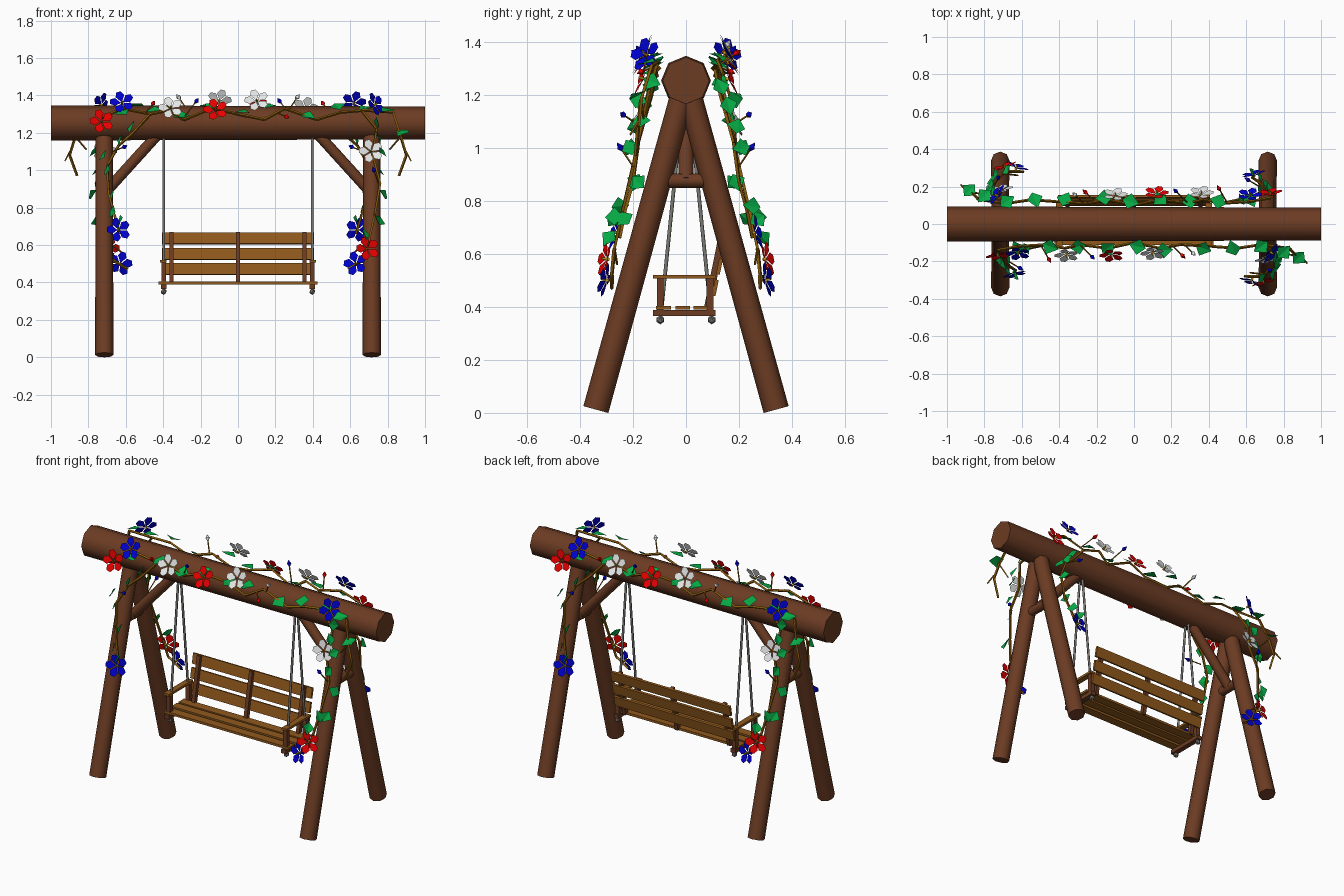
import bpy, bmesh, math, random
from mathutils import Vector, Matrix

if "Cube" in bpy.data.objects:
    bpy.data.objects.remove(bpy.data.objects["Cube"])
random.seed(4)


def mat(name, r, g, b):
    m = bpy.data.materials.new(name)
    m.diffuse_color = (r, g, b, 1)
    m.use_nodes = True
    m.node_tree.nodes["Principled BSDF"].inputs["Base Color"].default_value = m.diffuse_color
    return m


LOG = mat("dark log wood", 0.15, 0.045, 0.017)
PLANK = mat("light plank wood", 0.28, 0.1, 0.012)
STEEL = mat("grey rod", 0.2, 0.195, 0.18)
VINE = mat("vine brown", 0.24, 0.1, 0.003)
LEAF = mat("leaf green", 0.002, 0.4, 0.06)
RED = mat("petal red", 0.8, 0.0, 0.0)
BLUE = mat("petal blue", 0.0, 0.0, 0.62)
WHITE = mat("petal white", 0.78, 0.8, 0.8)
GOLD = mat("flower centre", 0.6, 0.35, 0.01)


def finish(bm, name, m):
    me = bpy.data.meshes.new(name)
    bm.to_mesh(me)
    bm.free()
    me.materials.append(m)
    ob = bpy.data.objects.new(name, me)
    bpy.context.collection.objects.link(ob)
    return ob


def tube(bm, a, b, r, r2=None, n=8):
    """Tapered cylinder from a to b with smooth sides and flat caps."""
    a, b = Vector(a), Vector(b)
    d = b - a
    M = Matrix.Translation((a + b) / 2) @ d.to_track_quat('Z', 'Y').to_matrix().to_4x4()
    out = bmesh.ops.create_cone(bm, cap_ends=True, segments=n, radius1=r,
                                radius2=r if r2 is None else r2, depth=d.length, matrix=M)
    for f in {f for v in out['verts'] for f in v.link_faces}:
        f.smooth = len(f.verts) == 4 and n > 4


def box(bm, c, s, tilt=0.0):
    M = Matrix.Translation(c) @ Matrix.Rotation(tilt, 4, 'X') @ Matrix.Diagonal((*s, 1))
    bmesh.ops.create_cube(bm, size=1, matrix=M)


# --- log frame
bm = bmesh.new()
tube(bm, (-1, 0, 1.253), (1, 0, 1.253), 0.094, 0.088)
finish(bm, "top_beam", LOG)

for sx, side in ((-1, "left"), (1, "right")):
    for sy, end in ((-1, "front"), (1, "back")):
        bm = bmesh.new()
        tube(bm, (sx * 0.715, sy * 0.34, 0.0125), (sx * 0.715, sy * 0.013, 1.2), 0.049, 0.046)
        finish(bm, f"{end}_leg_{side}", LOG)
    bm = bmesh.new()
    tube(bm, (sx * 0.715, -0.098, 0.876), (sx * 0.715, 0.098, 0.876), 0.027)
    finish(bm, f"cross_brace_{side}", LOG)
    bm = bmesh.new()
    tube(bm, (sx * 0.72, 0, 0.87), (sx * 0.43, 0, 1.19), 0.029)
    finish(bm, f"diagonal_brace_{side}", LOG)

# --- hanging rods with end nuts
bm = bmesh.new()
for x in (-0.397, 0.397):
    for s in (-1, 1):
        tube(bm, (x, s * 0.097, 0.345), (x, s * 0.012, 1.18), 0.007, n=6)
        bmesh.ops.create_icosphere(bm, subdivisions=1, radius=0.017, matrix=Matrix.Translation((x, s * 0.097, 0.351)))
finish(bm, "hanging_rods", STEEL)

# --- bench
bm = bmesh.new()
for y in (-0.085, -0.012, 0.056):
    box(bm, (0, y, 0.397), (0.85, 0.055, 0.014))
finish(bm, "seat_slats", PLANK)
TILT = -0.2
bm = bmesh.new()
for z in (0.472, 0.553, 0.636):
    box(bm, (0, 0.088 + (z - 0.39) * 0.2 + 0.006, z), (0.81, 0.014, 0.062), TILT)
finish(bm, "back_slats", PLANK)
bm = bmesh.new()
for x in (-0.355, 0, 0.355):
    box(bm, (x, 0.108, 0.53), (0.022, 0.026, 0.28), TILT)
for x in (-0.397, 0.397):
    box(bm, (x, -0.007, 0.377), (0.032, 0.236, 0.024))
    for y in (-0.097, 0.09):
        box(bm, (x, y, 0.44), (0.026, 0.026, 0.14))
finish(bm, "bench_frame", LOG)
bm = bmesh.new()
for x in (-0.4, 0.4):
    box(bm, (x, -0.007, 0.513), (0.036, 0.236, 0.014))
finish(bm, "armrests", PLANK)

# --- climbing plant, modelled for the front and turned half round for the back
vine, leaves, hearts = bmesh.new(), bmesh.new(), bmesh.new()
petals = {RED: bmesh.new(), BLUE: bmesh.new(), WHITE: bmesh.new()}


def stem(pts, r=0.008):
    for a, b in zip(pts, pts[1:]):
        tube(vine, a, b, r, r * 0.9, 4)


def frame(p, n, ang):
    return Matrix.Translation(p) @ Vector(n).to_track_quat('Z', 'Y').to_matrix().to_4x4() @ Matrix.Rotation(ang, 4, 'Z')


def patch(bm, M, pts, faces):
    vs = [bm.verts.new(M @ Vector(p)) for p in pts]
    for f in faces:
        bm.faces.new([vs[i] for i in f])


def leaf(p, n, size=0.072):
    n = Vector(n) + Vector([random.uniform(-0.18, 0.18) for _ in range(3)])
    M = frame(p, n, random.uniform(0, 6.28)) @ Matrix.Scale(size, 4)
    patch(leaves, M, [(0, -0.5, 0), (0.5, -0.05, 0.1), (0, 0.55, -0.04), (-0.5, -0.05, 0.1)],
          [(0, 1, 2), (0, 2, 3)])


def flower(p, n, m, size=0.064):
    for k in range(5):
        M = frame(p, n, k * math.tau / 5 + 0.3) @ Matrix.Scale(size, 4)
        patch(petals[m], M, [(0, 0.08, 0), (0.38, 0.6, 0.14), (0.2, 1, 0.18), (-0.2, 1, 0.18), (-0.38, 0.6, 0.14)],
              [(0, 1, 2, 3, 4)])
    p, n = Vector(p), Vector(n).normalized()
    tube(hearts, p - n * 0.01, p + n * 0.02, 0.007, 0.004, 5)


def bud(base, p, m):
    stem([base, p], 0.004)
    d = (Vector(p) - Vector(base)).normalized()
    tube(petals[m], p, Vector(p) + d * 0.014, 0.005, 0.013, 5)
    tube(petals[m], Vector(p) + d * 0.014, Vector(p) + d * 0.036, 0.013, 0.001, 5)


# stems: along the beam, down each leg, loose tendrils
stem([(-0.73, -0.14, 1.28), (-0.62, -0.12, 1.33), (-0.47, -0.11, 1.3), (-0.37, -0.13, 1.32), (-0.29, -0.11, 1.27),
      (-0.14, -0.13, 1.33), (0, -0.1, 1.3), (0.14, -0.13, 1.27), (0.25, -0.11, 1.33), (0.42, -0.12, 1.27),
      (0.55, -0.13, 1.31), (0.68, -0.11, 1.32), (0.83, -0.13, 1.31), (0.87, -0.17, 1.18), (0.9, -0.18, 1.08),
      (0.86, -0.19, 0.97)])
stem([(-0.47, -0.11, 1.3), (-0.56, -0.13, 1.2), (-0.64, -0.15, 1.13), (-0.7, -0.18, 1.02), (-0.69, -0.2, 0.87),
      (-0.66, -0.23, 0.76), (-0.63, -0.25, 0.66)])
stem([(0.66, -0.11, 1.32), (0.74, -0.14, 1.22), (0.72, -0.17, 1.08), (0.76, -0.2, 0.93), (0.73, -0.24, 0.76),
      (0.7, -0.27, 0.62), (0.67, -0.28, 0.52), (0.59, -0.28, 0.47)])
stem([(0.9, -0.18, 1.1), (0.925, -0.21, 1.05)], 0.005)
stem([(0.87, -0.17, 1.18), (0.81, -0.16, 1.11)], 0.005)
stem([(0.7, -0.27, 0.62), (0.62, -0.26, 0.56)], 0.005)

# leaves on the beam, lying nearly flat
for x, y, z in ((-0.62, -.13, 1.31), (-0.45, -.12, 1.32), (-0.3, -.12, 1.29), (-0.14, -.13, 1.34), (0.02, -.12, 1.31),
                (0.16, -.14, 1.34), (0.37, -.13, 1.29), (0.53, -.13, 1.34), (0.68, -.12, 1.33), (0.8, -.15, 1.32),
                (0.88, -.18, 1.2)):
    leaf((x, y, z), (-0.1, -0.3, 0.85), 0.088)
# leaves down the legs, facing sideways
for x, y, z in ((-0.57, -0.13, 1.23), (-0.63, -0.16, 1.16), (-0.72, -0.19, 1.08), (-0.7, -0.21, 1.0),
                (-0.67, -0.19, 0.87), (-0.67, -0.25, 0.78), (-0.63, -0.27, 0.73),
                (0.74, -0.13, 1.25), (0.75, -0.18, 1.18), (0.77, -0.17, 1.1), (0.76, -0.21, 1.0),
                (0.78, -0.18, 0.87), (0.74, -0.27, 0.74), (0.76, -0.23, 0.73), (0.68, -0.29, 0.66)):
    leaf((x, y, z), (math.copysign(1, x), -0.3, 0.4), 0.07)

# blossoms and buds
UP, OUT = (0, -0.85, 0.5), (0.1, -0.9, 0.3)
for p, n, m in (((-0.73, -0.16, 1.26), OUT, RED), ((-0.62, -0.15, 1.36), UP, BLUE), ((-0.36, -0.16, 1.33), UP, WHITE),
                ((-0.12, -0.16, 1.32), UP, RED), ((0.1, -0.15, 1.37), UP, WHITE),
                ((0.73, -0.15, 1.35), (0.75, -0.6, 0.35), BLUE),
                ((0.71, -0.18, 1.1), OUT, WHITE), ((0.69, -0.3, 0.58), (0.3, -0.9, 0.2), RED),
                ((0.63, -0.3, 0.5), (-0.3, -0.9, 0.2), BLUE), ((-0.64, -0.26, 0.68), (0.2, -0.9, 0.2), BLUE)):
    flower(p, n, m)
for b, p, m in (((-0.29, -0.11, 1.28), (-0.23, -0.17, 1.36), BLUE), ((0.2, -0.11, 1.31), (0.25, -0.16, 1.29), RED),
                ((0.27, -0.11, 1.32), (0.31, -0.15, 1.38), WHITE), ((-0.5, -0.11, 1.3), (-0.46, -0.18, 1.35), RED),
                ((0.75, -0.2, 0.93), (0.73, -0.24, 0.99), BLUE), ((-0.67, -0.2, 1.1), (-0.62, -0.23, 1.12), BLUE)):
    bud(b, p, m)

parts = [(vine, "vine_stems", VINE), (leaves, "vine_leaves", LEAF), (hearts, "flower_centres", GOLD),
         (petals[RED], "red_flowers", RED), (petals[BLUE], "blue_flowers", BLUE), (petals[WHITE], "white_flowers", WHITE)]
for b, name, m in parts:
    ob = finish(b, "front_" + name, m)
    twin = bpy.data.objects.new("back_" + name, ob.data)
    twin.rotation_euler.z = math.pi
    bpy.context.collection.objects.link(twin)
